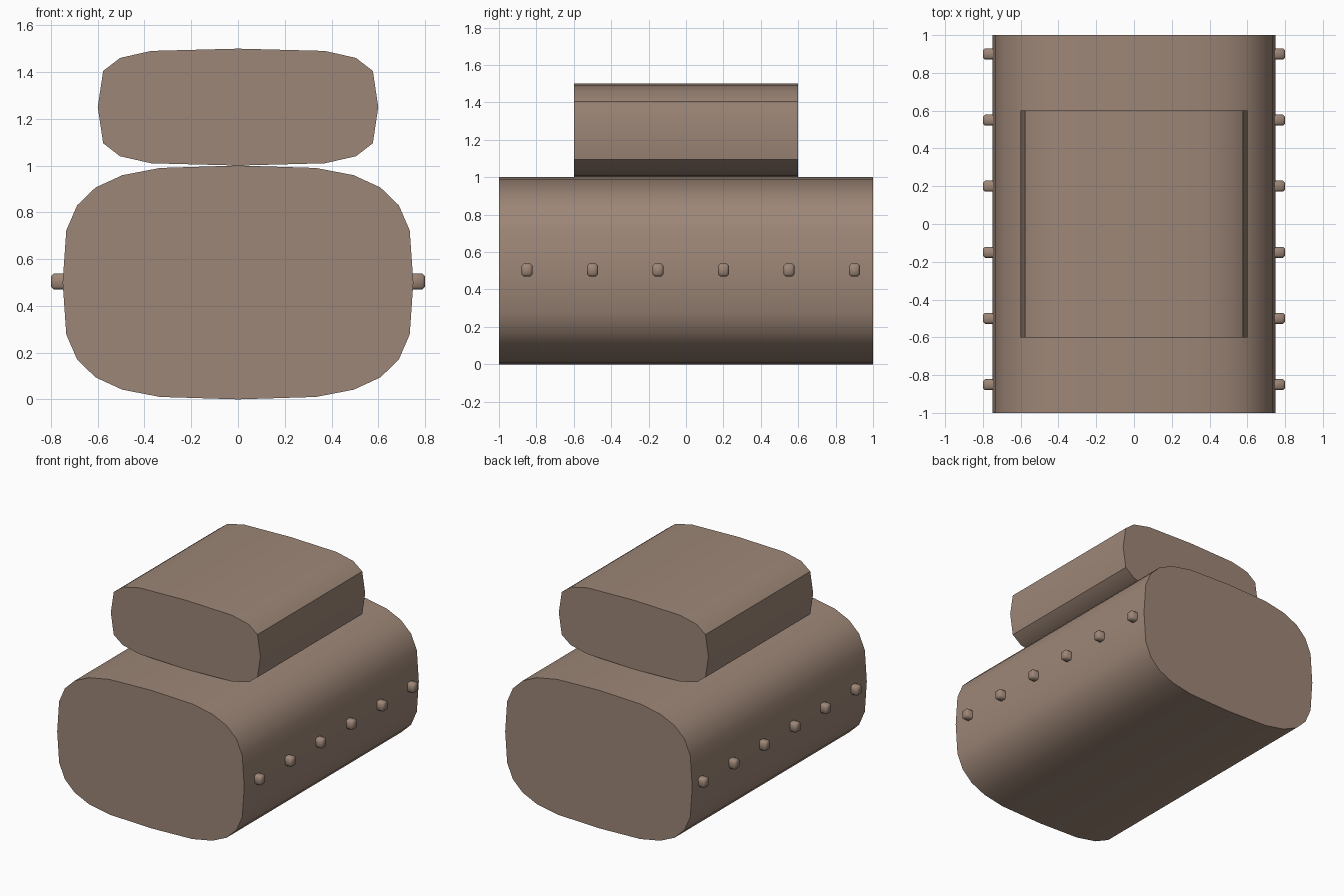
import bpy, bmesh, math

if "Cube" in bpy.data.objects:
    bpy.data.objects.remove(bpy.data.objects["Cube"])

brown = bpy.data.materials.new("dull brown")
brown.diffuse_color = (0.34, 0.24, 0.185, 1)
brown.use_nodes = True
brown.node_tree.nodes["Principled BSDF"].inputs["Base Color"].default_value = brown.diffuse_color


def finish(name, bm, angle):
    bmesh.ops.recalc_face_normals(bm, faces=bm.faces)
    mesh = bpy.data.meshes.new(name)
    bm.to_mesh(mesh)
    bm.free()
    mesh.materials.append(brown)
    ob = bpy.data.objects.new(name, mesh)
    bpy.context.collection.objects.link(ob)
    bpy.ops.object.select_all(action='DESELECT')
    ob.select_set(True)
    bpy.context.view_layer.objects.active = ob
    bpy.ops.object.shade_smooth_by_angle(angle=math.radians(angle))
    return ob


def power(v, p):
    return math.copysign(abs(v) ** p, v) if abs(v) > 1e-9 else 0.0


def rounded_prism(name, half_w, half_h, z, half_len, sides, p):
    """Superellipse cross-section extruded along y."""
    bm = bmesh.new()
    ring = []
    for i in range(sides):
        t = 2 * math.pi * i / sides
        ring.append(bm.verts.new((half_w * power(math.cos(t), p), -half_len,
                                  z + half_h * power(math.sin(t), p))))
    cap = bm.faces.new(ring)
    ext = bmesh.ops.extrude_face_region(bm, geom=[cap], use_keep_orig=True)
    for g in ext["geom"]:
        if isinstance(g, bmesh.types.BMVert):
            g.co.y = half_len
    return finish(name, bm, 30)


# Main hull and upper cabin
rounded_prism("hull", 0.75, 0.5, 0.5, 1.0, 24, 0.6)
rounded_prism("cabin", 0.6, 0.25, 1.25, 0.6, 16, 0.5)

# Row of studs along each side
for side, label in ((-1, "left"), (1, "right")):
    for i in range(6):
        bm = bmesh.new()
        bmesh.ops.create_cube(bm, size=1)
        for v in bm.verts:
            v.co.x *= 0.10
            v.co.y *= 0.058
            v.co.z *= 0.068
        bmesh.ops.bevel(bm, geom=bm.edges[:], offset=0.011, segments=1,
                        affect='EDGES', profile=0.5)
        stud = finish(f"{label}_stud_{i + 1}", bm, 50)
        stud.location = (side * 0.75, -0.85 + 0.35 * i, 0.504)
